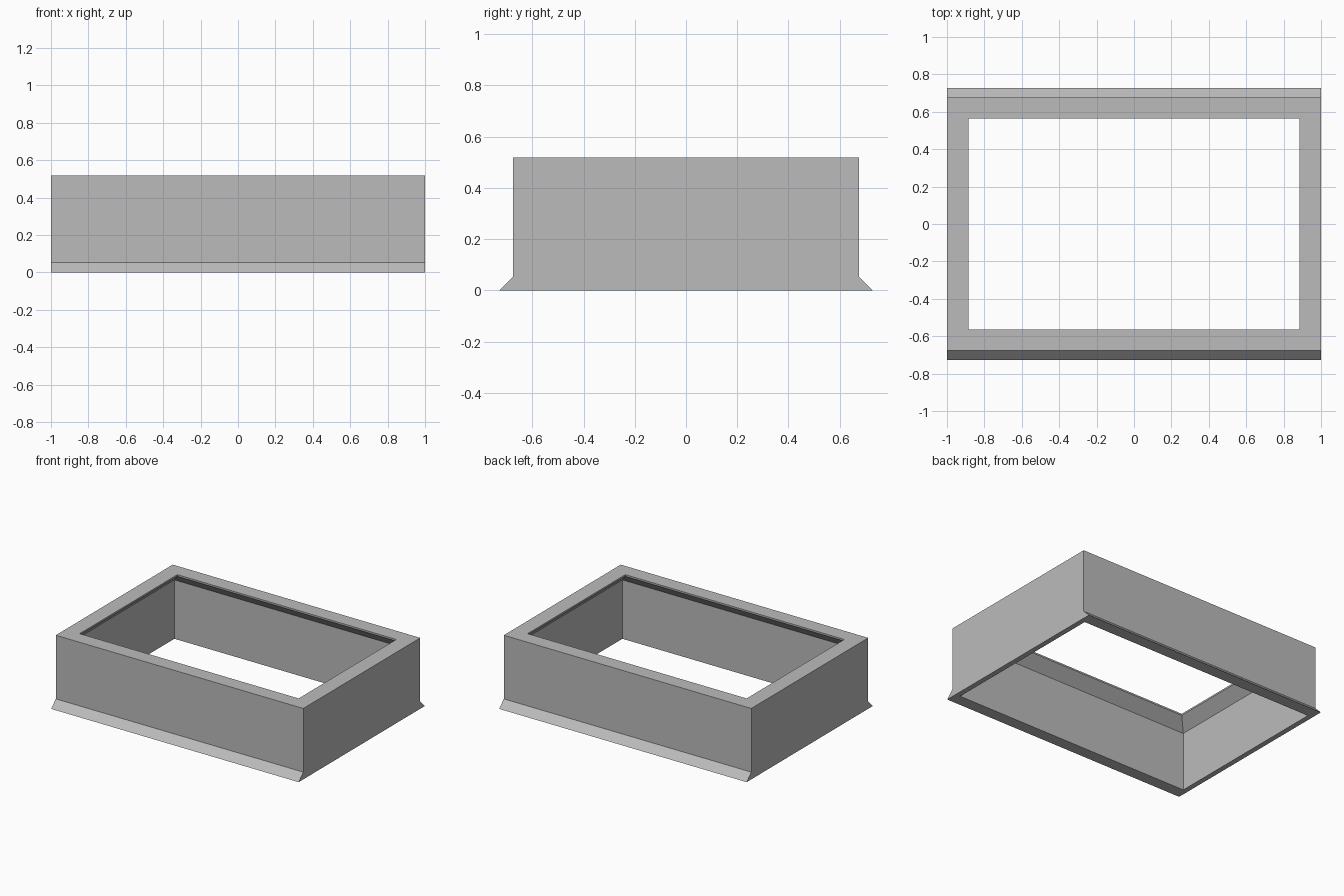
import bpy
import bmesh

cube = bpy.data.objects.get("Cube")
if cube:
    bpy.data.objects.remove(cube, do_unlink=True)

# Single matte grey
grey = bpy.data.materials.new("plain_grey")
grey.use_nodes = True
colour = (0.5, 0.5, 0.5, 1)
grey.diffuse_color = colour
grey.node_tree.nodes["Principled BSDF"].inputs["Base Color"].default_value = colour

# Rectangular loops (half width, half depth, height) around the wall section
loops = [
    (1.0, 0.728, 0.0),      # foot of the front and back skirts
    (1.0, 0.675, 0.053),    # top of the skirts
    (1.0, 0.675, 0.518),    # outer top edge
    (0.885, 0.564, 0.518),  # opening edge
    (0.885, 0.564, 0.506),  # underside of the thin lip
    (0.962, 0.640, 0.43),   # foot of the inner chamfer
    (0.962, 0.640, 0.0),    # inner bottom edge
]
corners = [(-1, -1), (1, -1), (1, 1), (-1, 1)]

# Loft the loops into one closed hollow frame
bm = bmesh.new()
rings = [[bm.verts.new((sx * w, sy * d, z)) for sx, sy in corners]
         for w, d, z in loops]
for i, ring in enumerate(rings):
    upper = rings[(i + 1) % len(rings)]
    for j in range(4):
        k = (j + 1) % 4
        bm.faces.new((ring[j], ring[k], upper[k], upper[j]))
bmesh.ops.recalc_face_normals(bm, faces=bm.faces)

mesh = bpy.data.meshes.new("hollow_frame")
bm.to_mesh(mesh)
bm.free()
mesh.materials.append(grey)
frame = bpy.data.objects.new("hollow_frame", mesh)
bpy.context.collection.objects.link(frame)
